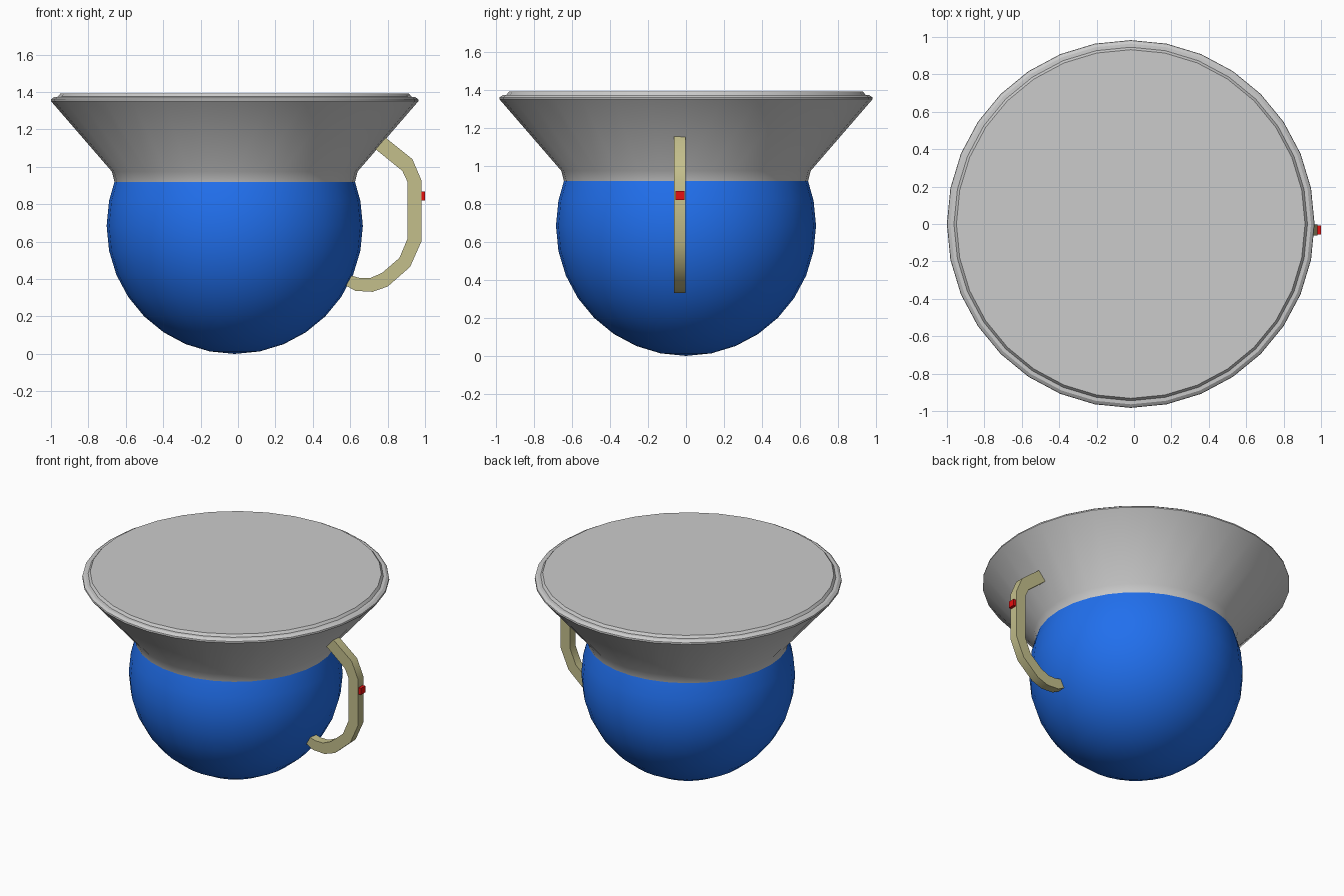
import bpy, bmesh, math

if "Cube" in bpy.data.objects:
    bpy.data.objects.remove(bpy.data.objects["Cube"])

CX = -0.0175   # body axis, shifted because the handle sticks out on +x
SIDES = 32


def finish(name, bm, color=None):
    me = bpy.data.meshes.new(name)
    bm.to_mesh(me)
    bm.free()
    ob = bpy.data.objects.new(name, me)
    bpy.context.collection.objects.link(ob)
    if color:
        mat = bpy.data.materials.new(name + "_material")
        mat.diffuse_color = (*color, 1)
        mat.use_nodes = True
        mat.node_tree.nodes["Principled BSDF"].inputs["Base Color"].default_value = mat.diffuse_color
        me.materials.append(mat)
    bpy.ops.object.select_all(action='DESELECT')
    bpy.context.view_layer.objects.active = ob
    ob.select_set(True)
    bpy.ops.object.shade_smooth_by_angle(angle=math.radians(30))
    return ob


def lathe(name, profile, color=None):
    """Revolve (radius, z) points, bottom to top, about the body axis."""
    bm = bmesh.new()
    rings = []
    for r, z in profile:
        rings.append([bm.verts.new((CX + r * math.cos(a), r * math.sin(a), z))
                      for a in (2 * math.pi * j / SIDES for j in range(SIDES))])
    for lo, hi in zip(rings, rings[1:]):
        for j in range(SIDES):
            k = (j + 1) % SIDES
            bm.faces.new((lo[j], lo[k], hi[k], hi[j]))
    bmesh.ops.remove_doubles(bm, verts=bm.verts, dist=1e-5)
    return finish(name, bm, color)


# round bowl: lower part of a sphere, cut where the collar starts
R = 0.685
bowl = [(R * math.sin(a), R - R * math.cos(a))
        for a in (math.radians(11.25 * i) for i in range(10))]
lathe("bowl", bowl + [(0.643, 0.92)], (0.015, 0.16, 0.85))

# flared collar with bevelled rim and closed top
lathe("flared_collar", [(0.643, 0.92), (0.657, 0.975), (0.983, 1.352),
                        (0.981, 1.362), (0.964, 1.374), (0.945, 1.375),
                        (0.932, 1.392), (0, 1.392)])

# handle: flat strap given by matching outer and inner (x, z) points
outer = [(0.775, 1.167), (0.932, 1.042), (0.98, 0.93), (0.98, 0.60), (0.92, 0.465),
         (0.80, 0.36), (0.72, 0.332), (0.628, 0.337), (0.575, 0.366)]
inner = [(0.72, 1.107), (0.879, 0.978), (0.906, 0.92), (0.906, 0.615), (0.863, 0.513),
         (0.77, 0.433), (0.708, 0.406), (0.65, 0.406), (0.600, 0.420)]
bm = bmesh.new()
sections = [[bm.verts.new((p[0], y, p[1]))
             for p, y in ((o, -0.062), (o, -0.002), (i, -0.002), (i, -0.062))]
            for o, i in zip(outer, inner)]
for a, b in zip(sections, sections[1:]):
    for j in range(4):
        k = (j + 1) % 4
        bm.faces.new((a[j], a[k], b[k], b[j]))
bm.faces.new(sections[0])
bm.faces.new(sections[-1])
bmesh.ops.recalc_face_normals(bm, faces=bm.faces)
finish("handle", bm, (0.55, 0.52, 0.26))

# small button on the handle
bm = bmesh.new()
bmesh.ops.create_cube(bm, size=1)
bmesh.ops.scale(bm, vec=(0.04, 0.048, 0.046), verts=bm.verts)
bmesh.ops.translate(bm, vec=(0.98, -0.031, 0.844), verts=bm.verts)
finish("button", bm, (0.8, 0.005, 0.005))
